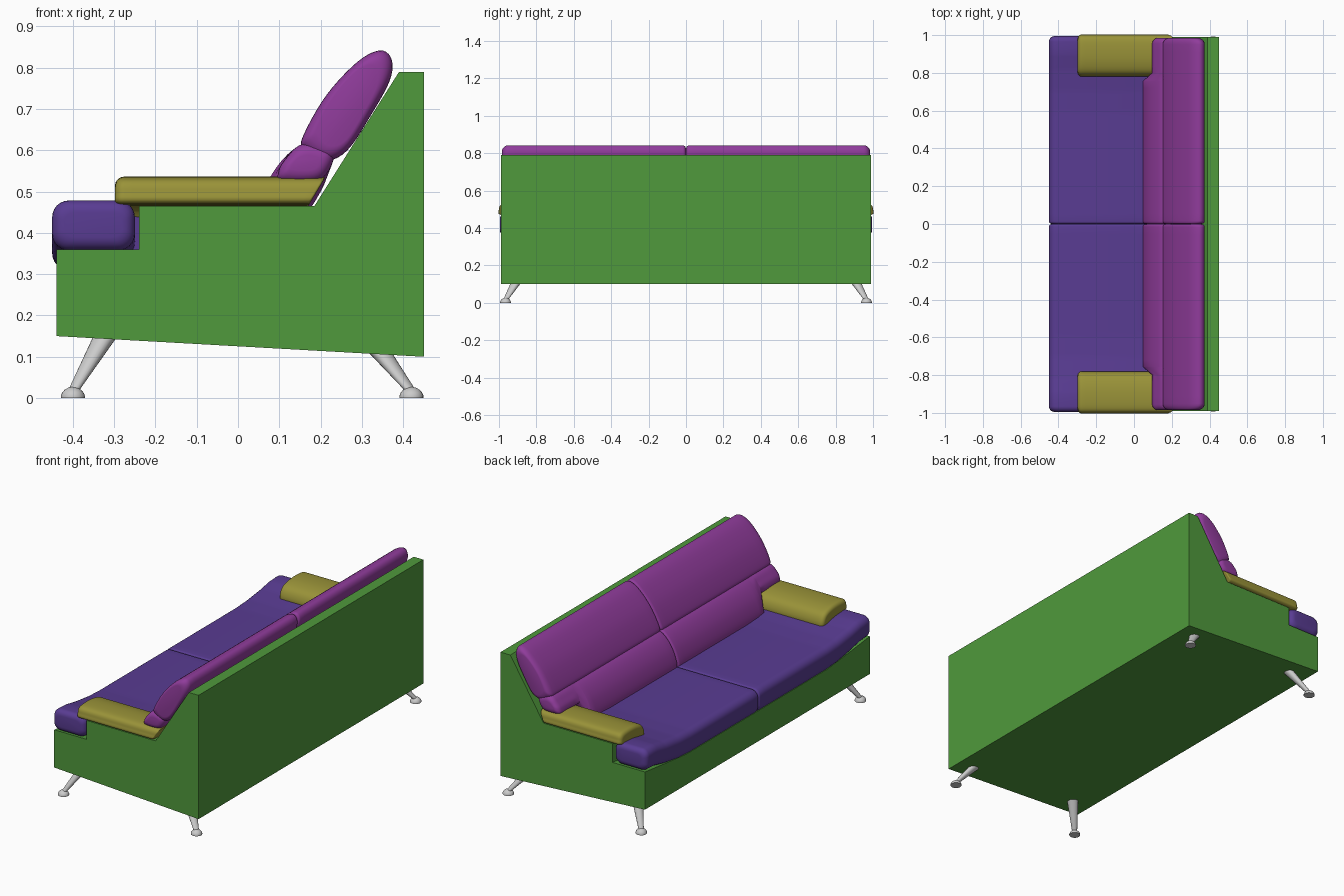
import bpy, bmesh, math
from mathutils import Vector

if "Cube" in bpy.data.objects:
    bpy.data.objects.remove(bpy.data.objects["Cube"])


def material(name, rgb):
    m = bpy.data.materials.new(name)
    m.diffuse_color = (*rgb, 1)
    m.use_nodes = True
    m.node_tree.nodes["Principled BSDF"].inputs["Base Color"].default_value = m.diffuse_color
    return m


GREEN = material("green_shell", (0.08, 0.32, 0.045))
VIOLET = material("violet_seat", (0.10, 0.045, 0.29))
PURPLE = material("purple_back", (0.28, 0.045, 0.33))
OLIVE = material("olive_arm", (0.32, 0.29, 0.04))


def loft(name, rings, mat=None, smooth=True, mirror=(False, False, False)):
    bm = bmesh.new()
    loops = [[bm.verts.new(p) for p in r] for r in rings]
    n = len(rings[0])
    for a, b in zip(loops, loops[1:]):
        for i in range(n):
            bm.faces.new((a[i], a[(i + 1) % n], b[(i + 1) % n], b[i]))
    bm.faces.new(loops[0])
    bm.faces.new(loops[-1])
    bmesh.ops.recalc_face_normals(bm, faces=bm.faces)
    me = bpy.data.meshes.new(name)
    bm.to_mesh(me)
    bm.free()
    ob = bpy.data.objects.new(name, me)
    bpy.context.collection.objects.link(ob)
    if mat:
        me.materials.append(mat)
    if smooth:
        bpy.ops.object.select_all(action='DESELECT')
        ob.select_set(True)
        bpy.context.view_layer.objects.active = ob
        bpy.ops.object.shade_smooth_by_angle(angle=math.radians(40))
    if any(mirror):
        mod = ob.modifiers.new("mirror", 'MIRROR')
        mod.use_axis = mirror
        mod.use_mirror_merge = False
    return ob


def spline(pts, steps=5):
    """Closed Catmull-Rom curve through the points."""
    out, n = [], len(pts)
    for i in range(n):
        a, b, c, d = (Vector(pts[(i + k) % n]) for k in (-1, 0, 1, 2))
        for s in range(steps):
            t = s / steps
            out.append(0.5 * (2 * b + (c - a) * t + (2 * a - 5 * b + 4 * c - d) * t * t
                              + (3 * b - a - 3 * c + d) * t ** 3))
    return out


def rounded_rect(x0, x1, z0, z1, r):
    out = []
    for k, (cx, cz) in enumerate(((x1 - r, z1 - r), (x0 + r, z1 - r), (x0 + r, z0 + r), (x1 - r, z0 + r))):
        for s in range(7):
            a = (k + s / 6) * math.pi / 2
            out.append(Vector((cx + r * math.cos(a), cz + r * math.sin(a))))
    return out


def cushion_rings(keys, r0, r1, count=24):
    """Sections blended between (position, outline) keys, with rounded ends of radius r0 and r1."""
    s0, s1 = keys[0][0], keys[-1][0]
    stops = []
    for k in range(6):
        a = k / 5 * math.pi / 2
        stops.append((s0 + r0 * (1 - math.cos(a)), r0 * (1 - math.sin(a))))
        stops.append((s1 - r1 * (1 - math.cos(a)), r1 * (1 - math.sin(a))))
    stops += [(s0 + r0 + (s1 - r1 - s0 - r0) * k / count, 0) for k in range(1, count)]
    stops += [(k[0], 0) for k in keys[1:-1]]
    rings = []
    for s, d in sorted(stops):
        j = max(i for i in range(len(keys) - 1) if keys[i][0] <= s + 1e-9)
        t = (s - keys[j][0]) / (keys[j + 1][0] - keys[j][0])
        ring = [p.lerp(q, t) for p, q in zip(keys[j][1], keys[j + 1][1])]
        lo = [min(p[i] for p in ring) for i in (0, 1)]
        hi = [max(p[i] for p in ring) for i in (0, 1)]
        pts = []
        for p in ring:
            q = [(lo[i] + hi[i]) / 2 + (p[i] - (lo[i] + hi[i]) / 2) * (1 - 2 * d / (hi[i] - lo[i])) for i in (0, 1)]
            pts.append((s, q[0], q[1]))
        rings.append(pts)
    return rings


def along_y(rings):
    return [[(x, y, z) for y, x, z in r] for r in rings]


# Shell: side profile lofted across the width, stepping down inside the arms
def shell(y, front, arm):
    pts = [(-.44, .15), (.45, .10), (.45, .79), (.39, .79), (.185 - (.465 - arm) * .63, arm),
           (-.24, arm), (-.24, front), (-.44, front)]
    return [(x, y, z) for x, z in pts]


half = [(.99, .36, .465), (.84, .343, .465), (.835, .342, .343), (.62, .32, .321)]
loft("shell", [shell(-y, f, a) for y, f, a in half] + [shell(y, f, a) for y, f, a in reversed(half)],
     GREEN, smooth=False)

# Seat cushions: turned up at the outer ends, notched behind for the arms
seat = [(.001, rounded_rect(-.45, .17, .31, .44, .04)),
        (.60, rounded_rect(-.45, .17, .31, .44, .04)),
        (.70, rounded_rect(-.45, .17, .316, .445, .04)),
        (.815, rounded_rect(-.45, .14, .335, .459, .04)),
        (.83, rounded_rect(-.45, -.25, .338, .462, .04)),
        (.90, rounded_rect(-.45, -.25, .354, .475, .04)),
        (.995, rounded_rect(-.45, -.25, .36, .48, .04))]
loft("seat_cushions", along_y(cushion_rings(seat, .012, .03)), VIOLET, mirror=(False, True, False))

# Upper back cushions
pad = spline([(.158, .605), (.16, .64), (.215, .735), (.29, .815), (.345, .842), (.372, .82),
              (.368, .77), (.325, .69), (.265, .60), (.21, .575)])
loft("back_cushions", along_y(cushion_rings([(.001, pad), (.985, pad)], .016, .035)),
     PURPLE, mirror=(False, True, False))

# Lumbar rolls: deep between the arms, shallow where they rest on them
deep = spline([(.06, .42), (.048, .455), (.075, .53), (.12, .59), (.165, .615), (.22, .60), (.21, .52), (.14, .42)])
shallow = spline([(.105, .525), (.10, .555), (.12, .585), (.145, .61), (.18, .618), (.228, .60), (.225, .56), (.19, .525)])
loft("lumbar_rolls", along_y(cushion_rings([(.001, deep), (.755, deep), (.80, shallow), (.985, shallow)], .014, .03)),
     PURPLE, mirror=(False, True, False))

# Arm pads: rear end sheared to follow the sloping back
arm = spline([(.99, .47), (1.0, .50), (.985, .528), (.93, .536), (.86, .532), (.805, .513),
              (.782, .475), (.785, .44), (.82, .43), (.86, .463)])
rings = cushion_rings([(-.298, arm), (.212, arm)], .022, .006)
rings = [[(x + (z - .535) * .6 * min(1, max(0, (x - .1) / .1)), y, z) for x, y, z in r] for r in rings]
loft("arm_pads", rings, OLIVE, mirror=(False, True, False))


# Splayed tapered legs with domed feet
def disc(c, r, n=20):
    return [(c[0] + r * math.cos(2 * math.pi * i / n), c[1] + r * math.sin(2 * math.pi * i / n), c[2]) for i in range(n)]


for name, foot, top in (("front", (-.40, .965, .015), (-.318, .885, .155)),
                        ("rear", (.42, .965, .015), (.335, .90, .122))):
    loft(name + "_legs", [disc(foot, .013), disc(top, .03)], mirror=(False, True, False))
    dome = [disc((foot[0], foot[1], z), r) for z, r in
            ((0, .029), (.006, .029), (.013, .026), (.02, .02), (.025, .011), (.027, .003))]
    loft(name + "_feet", dome, mirror=(False, True, False))
